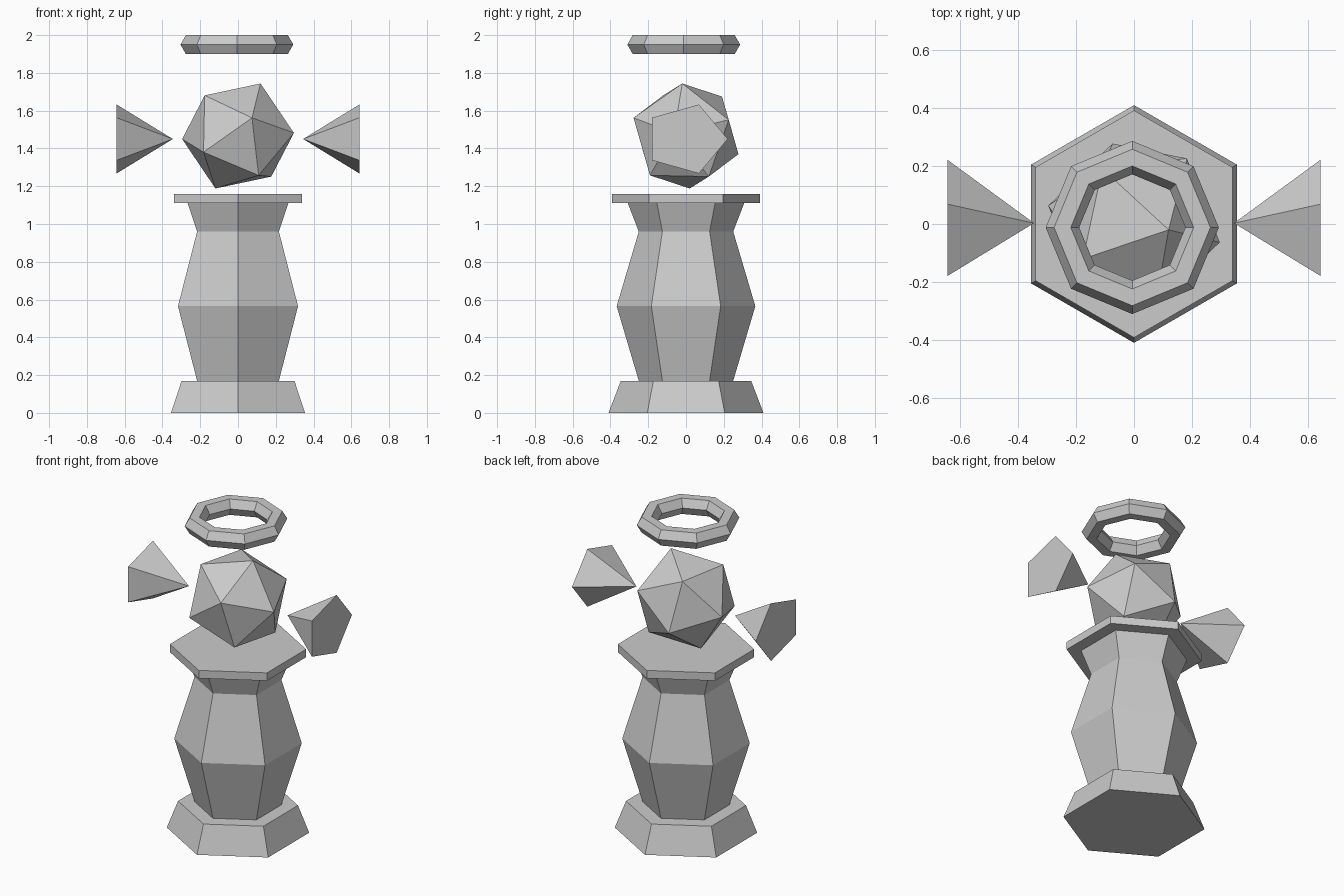
import bpy, bmesh
from math import sin, cos, pi, sqrt
from mathutils import Vector, Matrix

if "Cube" in bpy.data.objects:
    bpy.data.objects.remove(bpy.data.objects["Cube"])


def finish(name, bm):
    bmesh.ops.recalc_face_normals(bm, faces=bm.faces)
    me = bpy.data.meshes.new(name)
    bm.to_mesh(me)
    bm.free()
    ob = bpy.data.objects.new(name, me)
    bpy.context.collection.objects.link(ob)
    return ob


def hex_column(name, profile):
    """Six-sided stack of (radius, z) rings with corners on the y axis."""
    bm = bmesh.new()
    rings = [[bm.verts.new((r * sin(k * pi / 3), -r * cos(k * pi / 3), z))
              for k in range(6)] for r, z in profile]
    for a, b in zip(rings, rings[1:]):
        for k in range(6):
            n = (k + 1) % 6
            bm.faces.new((a[k], a[n], b[n], b[k]))
    bm.faces.new(rings[0])
    bm.faces.new(rings[-1])
    return finish(name, bm)


# Pedestal-like body
hex_column("base", [(0.41, 0), (0.345, 0.17)])
hex_column("body", [(0.25, 0.17), (0.367, 0.565), (0.25, 0.96)])
hex_column("neck", [(0.25, 0.96), (0.308, 1.11)])
hex_column("shoulder_slab", [(0.392, 1.11), (0.392, 1.16)])


# Head: icosahedron turned so two neighbouring corners match the views
def frame(a, b):
    z = a.normalized()
    y = z.cross(b).normalized()
    return Matrix((y.cross(z), y, z)).transposed()


bm = bmesh.new()
bmesh.ops.create_icosphere(bm, subdivisions=1, radius=0.303)
bm.verts.ensure_lookup_table()
v0 = bm.verts[0]
v1 = v0.link_edges[0].other_vert(v0)
target = frame(Vector((0.119, -0.02, 0.277)), Vector((0.074, -0.281, 0.095)))
rot = target @ frame(v0.co, v1.co).transposed()
bmesh.ops.transform(bm, matrix=Matrix.Translation((0, 0, 1.466)) @ rot.to_4x4(),
                    verts=bm.verts)
finish("head", bm)

# Side spikes: five-sided cones pointing inwards
for side, name in ((-1, "left_spike"), (1, "right_spike")):
    bm = bmesh.new()
    tip = bm.verts.new((side * 0.345, 0.003, 1.45))
    ring = [bm.verts.new((side * 0.643, 0.221 * cos(k * 2 * pi / 5),
                          1.45 + 0.192 * sin(k * 2 * pi / 5))) for k in range(5)]
    bm.faces.new(ring)
    for k in range(5):
        bm.faces.new((tip, ring[k], ring[(k + 1) % 5]))
    finish(name, bm)

# Halo: eight-sided ring with a hexagonal section
bm = bmesh.new()
R, A = 0.241, 0.1 / sqrt(3)
rings = []
for i in range(8):
    t = i * pi / 4
    rings.append([])
    for j in range(6):
        r = R + A * cos(j * pi / 3)
        rings[-1].append(bm.verts.new((r * cos(t) - 0.006, r * sin(t) - 0.012,
                                       1.95 + A * sin(j * pi / 3))))
for i in range(8):
    a, b = rings[i], rings[(i + 1) % 8]
    for j in range(6):
        n = (j + 1) % 6
        bm.faces.new((a[j], b[j], b[n], a[n]))
finish("halo_ring", bm)
